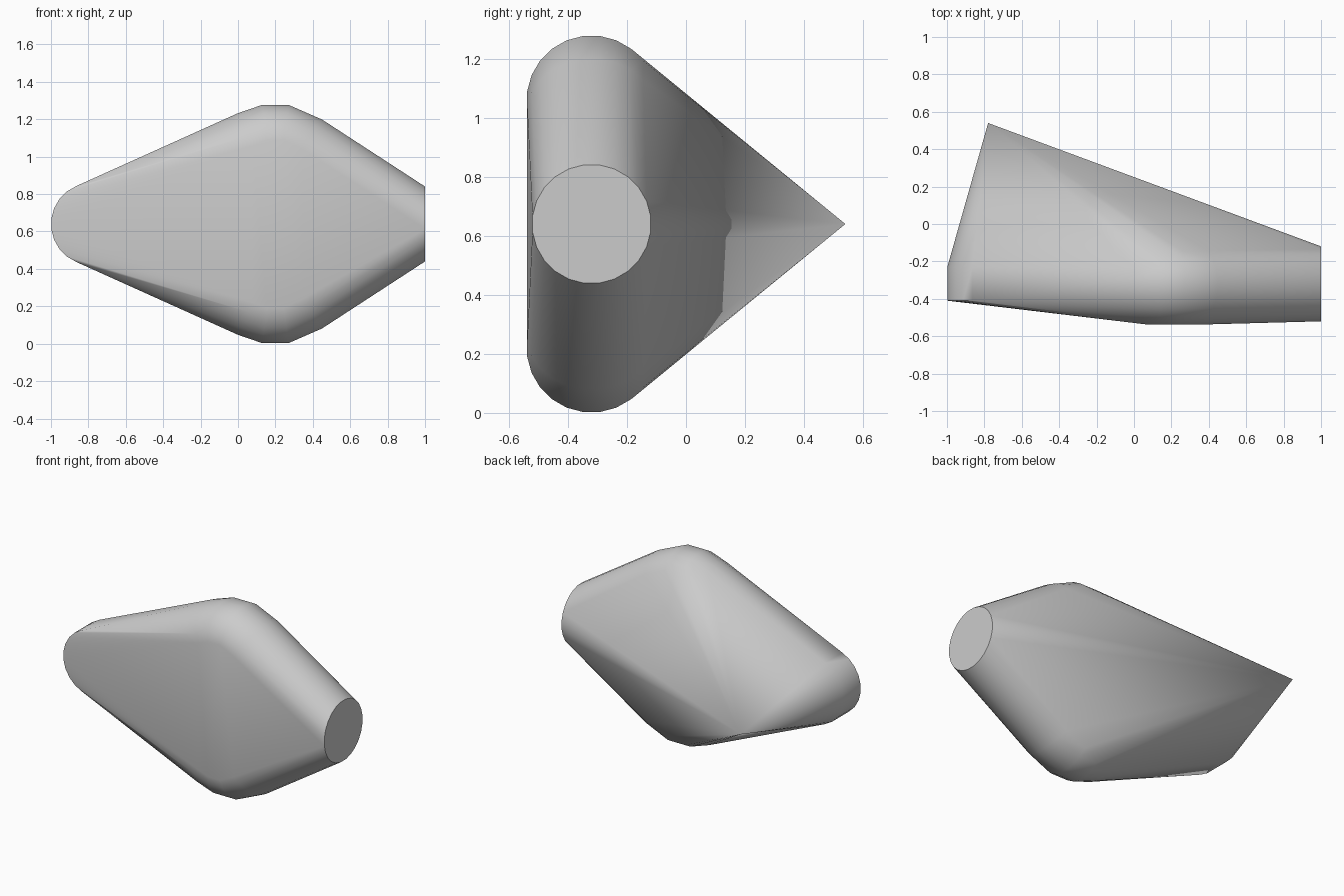
import bpy, bmesh, math
from mathutils import Vector

old = bpy.data.objects.get("Cube")
if old:
    bpy.data.objects.remove(old)

SIDES = 24
MID_Z = 0.64
TUBE_Y = -0.32

mat = bpy.data.materials.new("plain grey")
mat.use_nodes = True
grey = (0.6, 0.6, 0.6, 1)
mat.diffuse_color = grey
mat.node_tree.nodes["Principled BSDF"].inputs["Base Color"].default_value = grey

bm = bmesh.new()


def ring(center, radius, u, v):
    """Circle of points spanned by the unit directions u and v."""
    for i in range(SIDES):
        a = math.tau * (i + 0.5) / SIDES
        bm.verts.new(Vector(center) + radius * (math.cos(a) * Vector(u) + math.sin(a) * Vector(v)))


# Flat round end
ring((1, TUBE_Y, MID_Z), 0.202, (0, 1, 0), (0, 0, 1))

# Short drum with a pointed cone behind it
for y in (-0.41, -0.23):
    ring((-0.78, y, MID_Z), 0.22, (1, 0, 0), (0, 0, 1))
bm.verts.new((-0.78, 0.54, MID_Z))

# Rounded elbows above and below, as tilted rings along a bend
bend = [(0.088, 0.393, -24), (0.16, 0.421, -8), (0.24, 0.421, 8), (0.33, 0.376, 33)]
for side in (1, -1):
    for x, rise, tilt in bend:
        t = math.radians(tilt)
        ring((x, TUBE_Y, MID_Z + side * rise), 0.22,
             (0, 1, 0), (math.sin(t), 0, side * math.cos(t)))

# Stretch one tight skin over all the rings
hull = bmesh.ops.convex_hull(bm, input=bm.verts[:])
loose = {g for g in hull["geom_interior"] + hull["geom_unused"]
         if isinstance(g, bmesh.types.BMVert)}
bmesh.ops.delete(bm, geom=list(loose), context="VERTS")
bmesh.ops.dissolve_limit(bm, angle_limit=math.radians(0.3), verts=bm.verts[:], edges=bm.edges[:])
bmesh.ops.recalc_face_normals(bm, faces=bm.faces[:])

mesh = bpy.data.meshes.new("rounded_hull")
bm.to_mesh(mesh)
bm.free()
mesh.materials.append(mat)
body = bpy.data.objects.new("rounded_hull", mesh)
bpy.context.collection.objects.link(body)

bpy.ops.object.select_all(action="DESELECT")
body.select_set(True)
bpy.context.view_layer.objects.active = body
bpy.ops.object.shade_smooth_by_angle(angle=math.radians(30))
